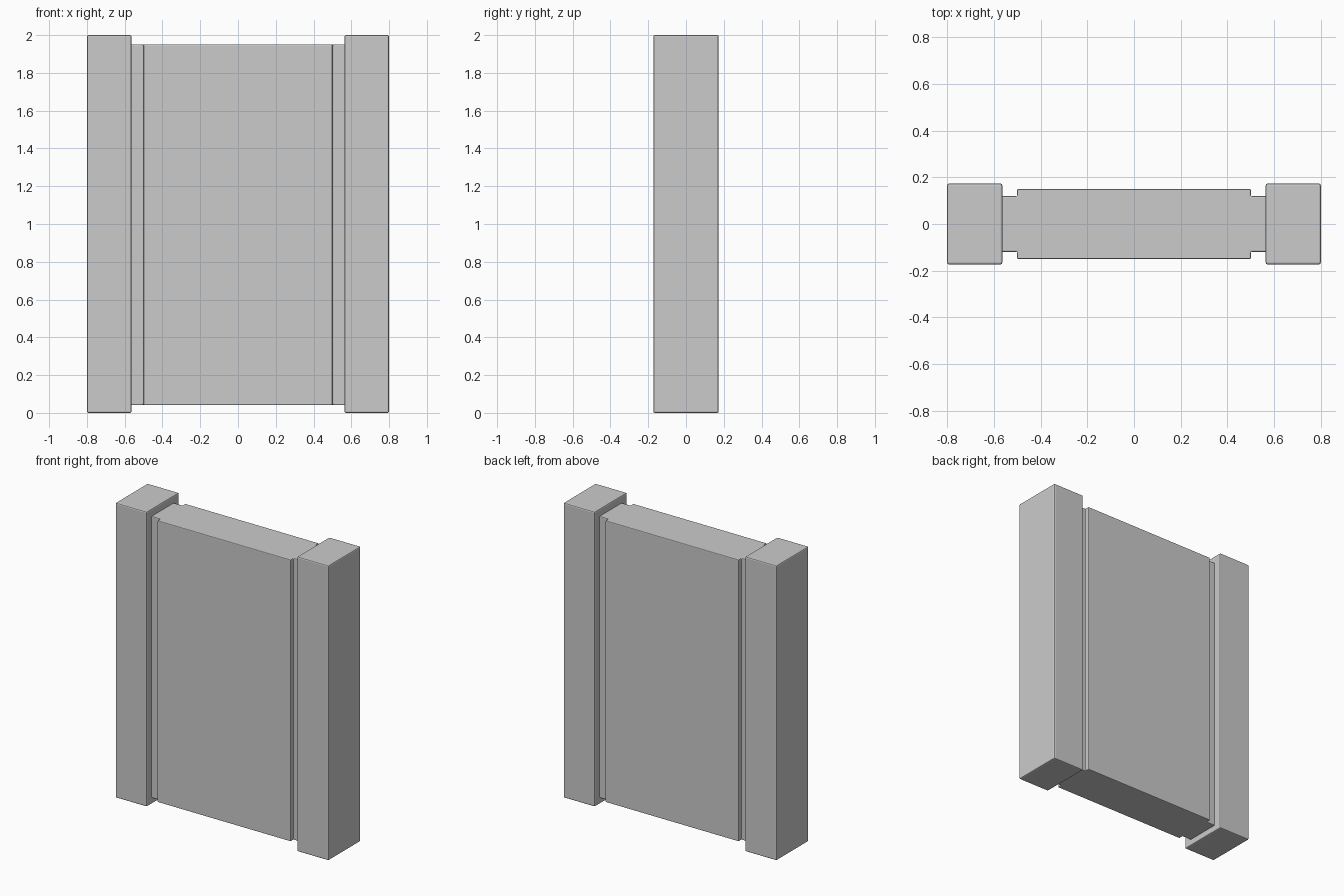
import bpy, bmesh

if "Cube" in bpy.data.objects:
    bpy.data.objects.remove(bpy.data.objects["Cube"])


def extrude_profile(name, points, z0, z1, bevel):
    """Extrude a closed XY outline from z0 to z1 and soften its edges."""
    bm = bmesh.new()
    base = bm.faces.new([bm.verts.new((x, y, z0)) for x, y in points])
    top = bmesh.ops.extrude_face_region(bm, geom=[base])["geom"]
    # keep a bottom cap whichever way the extrusion treats the source face
    verts = [g for g in top if isinstance(g, bmesh.types.BMVert)]
    bmesh.ops.translate(bm, verts=verts, vec=(0, 0, z1 - z0))
    bmesh.ops.holes_fill(bm, edges=bm.edges[:])
    bmesh.ops.recalc_face_normals(bm, faces=bm.faces[:])
    mesh = bpy.data.meshes.new(name)
    bm.to_mesh(mesh)
    bm.free()
    obj = bpy.data.objects.new(name, mesh)
    bpy.context.collection.objects.link(obj)
    mod = obj.modifiers.new("soft_edges", "BEVEL")
    mod.width = bevel
    mod.segments = 2
    mod.limit_method = 'ANGLE'
    return obj


def rect(x0, x1, y):
    return [(x0, -y), (x1, -y), (x1, y), (x0, y)]


# End posts
for name, side in (("left_post", -1), ("right_post", 1)):
    xs = sorted((side * 0.564, side * 0.8))
    extrude_profile(name, rect(*xs, 0.173), 0, 2, 0.008)

# Centre slab with recessed tongues running into the posts
half = [(0.5, 0.15), (0.5, 0.119), (0.58, 0.119)]
right = [(x, -y) for x, y in half] + [(x, y) for x, y in reversed(half)]
outline = right + [(-x, -y) for x, y in right]
extrude_profile("wall_panel", outline, 0.041, 1.951, 0.005)
